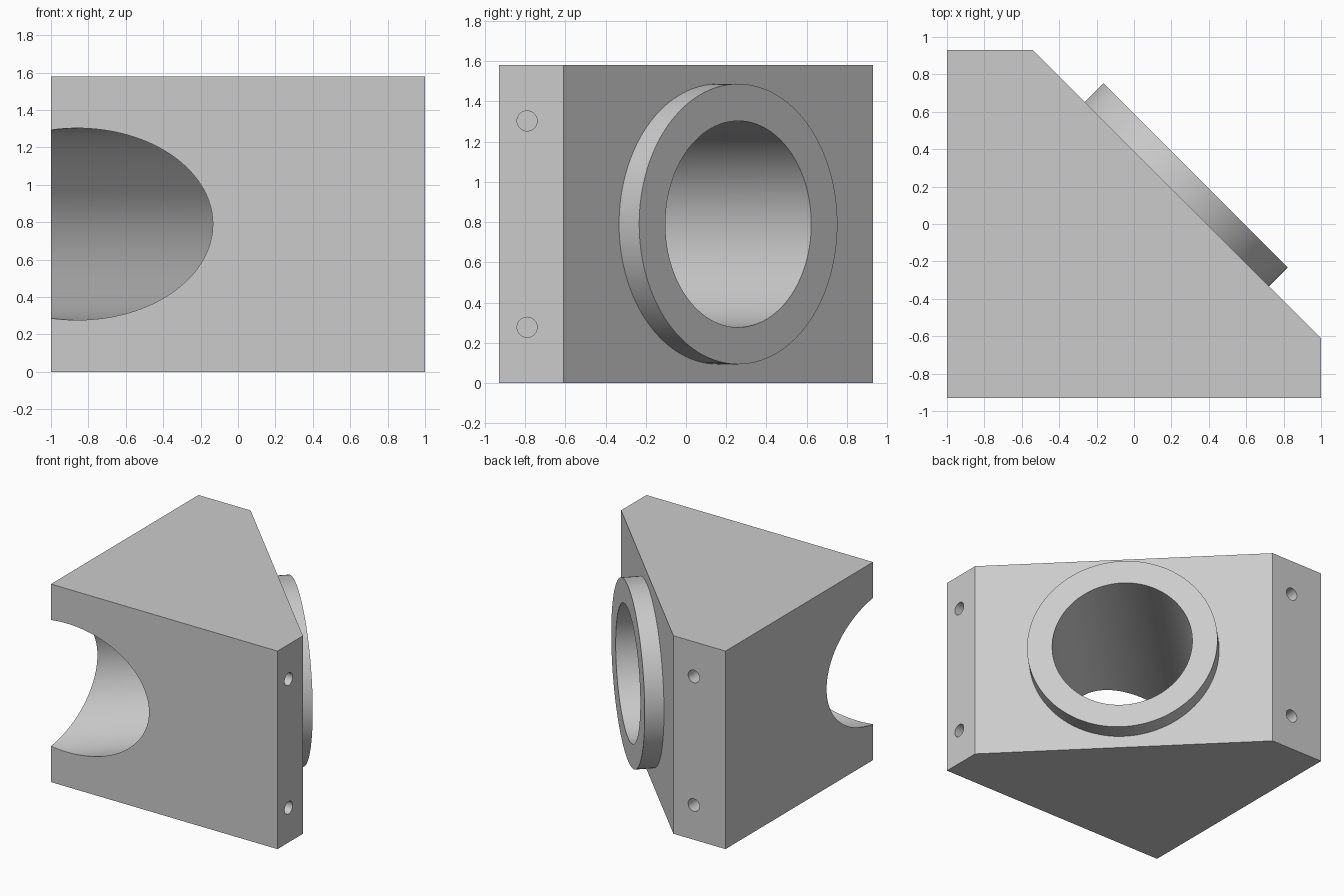
import bpy
import bmesh
from math import radians
from mathutils import Vector

default = bpy.data.objects.get("Cube")
if default:
    bpy.data.objects.remove(default, do_unlink=True)

HEIGHT = 1.58
MID = HEIGHT / 2
AXIS = Vector((1, 1, 0)).normalized()      # direction of the main bore
CENTRE = Vector((0.33, 0.26, MID))         # middle of the collar's outer face

grey = bpy.data.materials.new("light_grey")
grey.use_nodes = True
colour = (0.6, 0.6, 0.6, 1)
grey.diffuse_color = colour
grey.node_tree.nodes["Principled BSDF"].inputs["Base Color"].default_value = colour


def prism(name, outline, height):
    """Extrude a floor outline straight up."""
    bm = bmesh.new()
    base = bm.faces.new([bm.verts.new((x, y, 0)) for x, y in outline])
    top = bmesh.ops.extrude_face_region(bm, geom=[base])["geom"]
    verts = [v for v in top if isinstance(v, bmesh.types.BMVert)]
    bmesh.ops.translate(bm, verts=verts, vec=(0, 0, height))
    bmesh.ops.recalc_face_normals(bm, faces=bm.faces)
    return finish(name, bm)


def cylinder(name, start, end, radius, sides):
    """Closed cylinder between two points."""
    start, end = Vector(start), Vector(end)
    bm = bmesh.new()
    bmesh.ops.create_cone(bm, cap_ends=True, segments=sides, radius1=radius,
                          radius2=radius, depth=(end - start).length)
    ob = finish(name, bm)
    turn = (end - start).to_track_quat("Z", "Y").to_matrix()
    ob.data.transform(turn.to_4x4())
    ob.location = (start + end) / 2
    return ob


def finish(name, bm):
    mesh = bpy.data.meshes.new(name)
    bm.to_mesh(mesh)
    bm.free()
    mesh.materials.append(grey)
    ob = bpy.data.objects.new(name, mesh)
    bpy.context.collection.objects.link(ob)
    return ob


def combine(target, tool, operation):
    """Apply a boolean and discard the tool."""
    tool.hide_render = True
    mod = target.modifiers.new(tool.name, "BOOLEAN")
    mod.operation = operation
    mod.solver = "EXACT"
    mod.object = tool
    bpy.ops.object.select_all(action="DESELECT")
    bpy.context.view_layer.objects.active = target
    target.select_set(True)
    bpy.ops.object.modifier_apply(modifier=mod.name)
    bpy.data.objects.remove(tool, do_unlink=True)


# Corner block with a slanted face
block = prism("corner_block", [(-1, -0.93), (1, -0.93), (1, -0.61),
                               (-0.54, 0.93), (-1, 0.93)], HEIGHT)

# Raised collar on the slanted face
collar = cylinder("collar", CENTRE - AXIS * 0.4, CENTRE, 0.697, 128)
combine(block, collar, "UNION")

# Main bore through collar and opposite corner
bore = cylinder("bore", CENTRE - AXIS * 3, CENTRE + AXIS * 0.5, 0.513, 128)
combine(block, bore, "DIFFERENCE")

# Blind screw holes in both narrow end faces
for z in (MID - 0.513, MID + 0.513):
    for mouth, inward in (((1, -0.79, z), (-1, 0, 0)),
                          ((-0.72, 0.93, z), (0, -1, 0))):
        mouth, inward = Vector(mouth), Vector(inward)
        hole = cylinder("screw_hole", mouth - inward * 0.1,
                        mouth + inward * 0.3, 0.05, 32)
        combine(block, hole, "DIFFERENCE")

bpy.ops.object.shade_smooth_by_angle(angle=radians(30))
